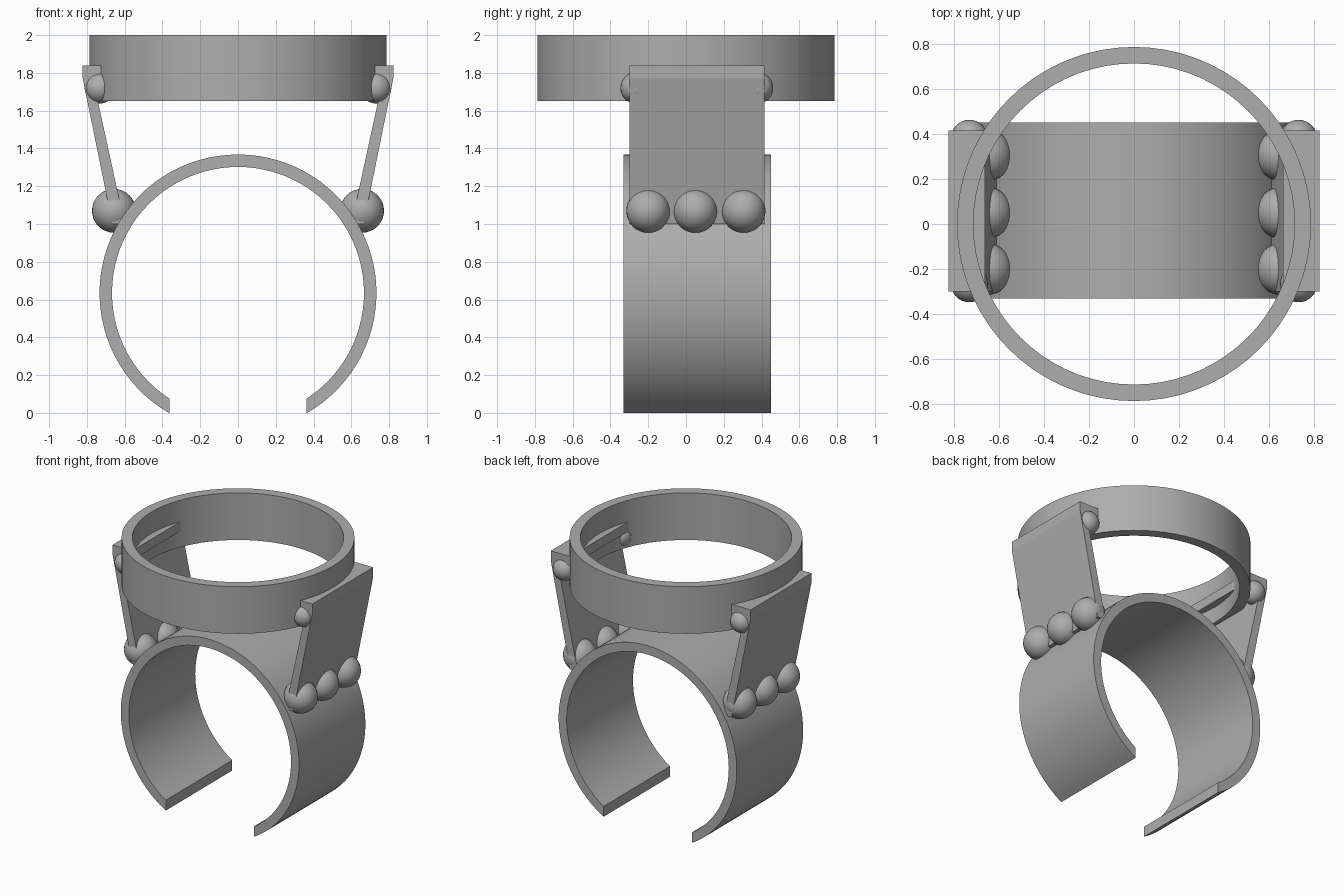
import bpy, bmesh
from math import sin, cos, pi, asin, radians
from mathutils import Vector

if "Cube" in bpy.data.objects:
    bpy.data.objects.remove(bpy.data.objects["Cube"])

metal = bpy.data.materials.new("grey metal")
metal.use_nodes = True
COLOUR = (0.42, 0.42, 0.42, 1)
metal.diffuse_color = COLOUR
metal.node_tree.nodes["Principled BSDF"].inputs["Base Color"].default_value = COLOUR


def finish(name, bm, smooth=True):
    bmesh.ops.recalc_face_normals(bm, faces=bm.faces)
    mesh = bpy.data.meshes.new(name)
    bm.to_mesh(mesh)
    bm.free()
    obj = bpy.data.objects.new(name, mesh)
    bpy.context.collection.objects.link(obj)
    mesh.materials.append(metal)
    if smooth:
        bpy.ops.object.select_all(action='DESELECT')
        obj.select_set(True)
        bpy.context.view_layer.objects.active = obj
        bpy.ops.object.shade_smooth_by_angle(angle=radians(30))
    return obj


def strip_solid(name, outer, inner, shift, closed=False):
    """Sweep a ribbon of outer and inner points along a shift vector."""
    bm = bmesh.new()
    rows = []
    for o, i in zip(outer, inner):
        o, i = Vector(o), Vector(i)
        rows.append([bm.verts.new(p) for p in (o, i, i + shift, o + shift)])
    pairs = list(zip(rows, rows[1:]))
    if closed:
        pairs.append((rows[-1], rows[0]))
    else:
        bm.faces.new(rows[0])
        bm.faces.new(rows[-1])
    for a, b in pairs:
        for k in range(4):
            n = (k + 1) % 4
            bm.faces.new((a[k], a[n], b[n], b[k]))
    return finish(name, bm)


def prism(name, profile, y0, y1):
    """Extrude an x-z outline from y0 to y1."""
    bm = bmesh.new()
    face = bm.faces.new([bm.verts.new((x, y0, z)) for x, z in profile])
    new = bmesh.ops.extrude_face_region(bm, geom=[face])["geom"]
    verts = [v for v in new if isinstance(v, bmesh.types.BMVert)]
    bmesh.ops.translate(bm, verts=verts, vec=(0, y1 - y0, 0))
    return finish(name, bm, smooth=False)


def ball(name, centre, radius):
    bm = bmesh.new()
    bmesh.ops.create_uvsphere(bm, u_segments=32, v_segments=16, radius=radius)
    bmesh.ops.translate(bm, verts=bm.verts, vec=centre)
    return finish(name, bm)


# Open finger band, its ends cut vertically
HALF_GAP, BAND_Z, STEPS = 0.363, 0.635, 72


def band_arc(radius):
    start = asin(HALF_GAP / radius)
    sweep = 2 * (pi - start)
    angles = [start + sweep * k / STEPS for k in range(STEPS + 1)]
    return [(radius * sin(a), -0.33, BAND_Z - radius * cos(a)) for a in angles]


strip_solid("finger_band", band_arc(0.733), band_arc(0.667), Vector((0, 0.78, 0)))


# Round setting on top
def circle(radius, count=72):
    return [(radius * cos(2 * pi * k / count), radius * sin(2 * pi * k / count), 1.65)
            for k in range(count)]


strip_solid("top_ring", circle(0.785), circle(0.712), Vector((0, 0, 0.35)), closed=True)

# Sloping side supports, ledges and beads
Y0, Y1 = -0.30, 0.415
for side, s in (("left", 1), ("right", -1)):
    plate = [(0.60, 1.0), (0.665, 1.0), (0.822, 1.77), (0.768, 1.77)]
    prism(side + "_support", [(s * x, z) for x, z in plate], Y0, Y1)
    ledge = [(0.66, 1.77), (0.822, 1.77), (0.822, 1.84), (0.66, 1.84)]
    prism(side + "_ledge", [(s * x, z) for x, z in ledge], Y0, Y1)
    for n, y in enumerate((-0.2, 0.05, 0.305)):
        ball(f"{side}_large_bead_{n + 1}", (s * 0.657, y, 1.07), 0.116)
    for end, y in (("front", -0.265), ("back", 0.38)):
        ball(f"{side}_{end}_small_bead", (s * 0.73, y, 1.72), 0.082)
